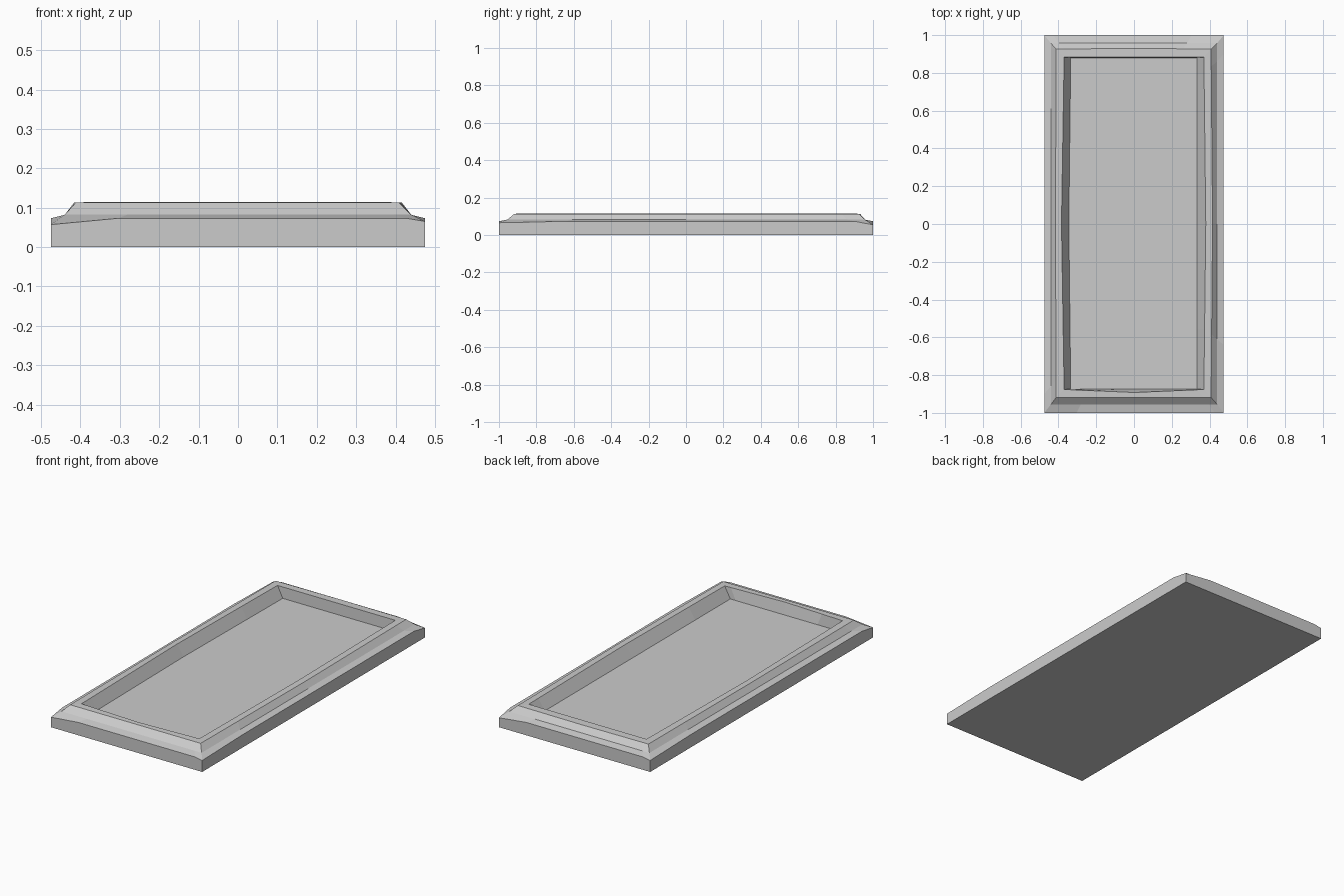
import bpy, bmesh

if "Cube" in bpy.data.objects:
    bpy.data.objects.remove(bpy.data.objects["Cube"])

STEPS = (0.0, 0.18, 0.5, 0.95)  # points along each side, close to the worn corners


def ring(bm, x0, x1, y0, y1, z, bow=(0, 0, 0, 0), corner_z=None):
    """Rectangular loop; bow pushes front, right, back, left midpoints outward."""
    corners = [(x0, y0), (x1, y0), (x1, y1), (x0, y1)]
    normals = [(0, -1), (1, 0), (0, 1), (-1, 0)]
    verts = []
    for side in range(4):
        a, b, n = corners[side], corners[(side + 1) % 4], normals[side]
        for t in STEPS:
            push = bow[side] * (1 - abs(2 * t - 1))
            height = corner_z[side] if corner_z and t == 0 else z
            verts.append(bm.verts.new((a[0] + (b[0] - a[0]) * t + n[0] * push,
                                       a[1] + (b[1] - a[1]) * t + n[1] * push,
                                       height)))
    return verts


bm = bmesh.new()
rings = [
    # base slab, with worn upper corners
    ring(bm, -0.475, 0.475, -1, 1, 0),
    ring(bm, -0.475, 0.475, -1, 1, 0.073, corner_z=(0.057, 0.065, 0.054, 0.065)),
    # sloping ledge up to the raised rim
    ring(bm, -0.44, 0.44, -0.955, 0.957, 0.082),
    ring(bm, -0.412, 0.408, -0.918, 0.926, 0.113, (0, 0.008, 0.004, 0.004)),
    # rim top and recess walls
    ring(bm, -0.37, 0.37, -0.876, 0.883, 0.114, (0.016, 0.01, 0, 0.014)),
    ring(bm, -0.335, 0.333, -0.873, 0.88, 0.051, (0, 0, 0, 0.01)),
]
for low, high in zip(rings, rings[1:]):
    for i in range(len(low)):
        j = (i + 1) % len(low)
        bm.faces.new((low[i], low[j], high[j], high[i]))

# underside and recessed floor
bm.faces.new(list(reversed(rings[0])))
bm.faces.new(rings[-1])
bmesh.ops.recalc_face_normals(bm, faces=bm.faces)

mesh = bpy.data.meshes.new("recessed_slab")
bm.to_mesh(mesh)
bm.free()
slab = bpy.data.objects.new("recessed_slab", mesh)
bpy.context.collection.objects.link(slab)
